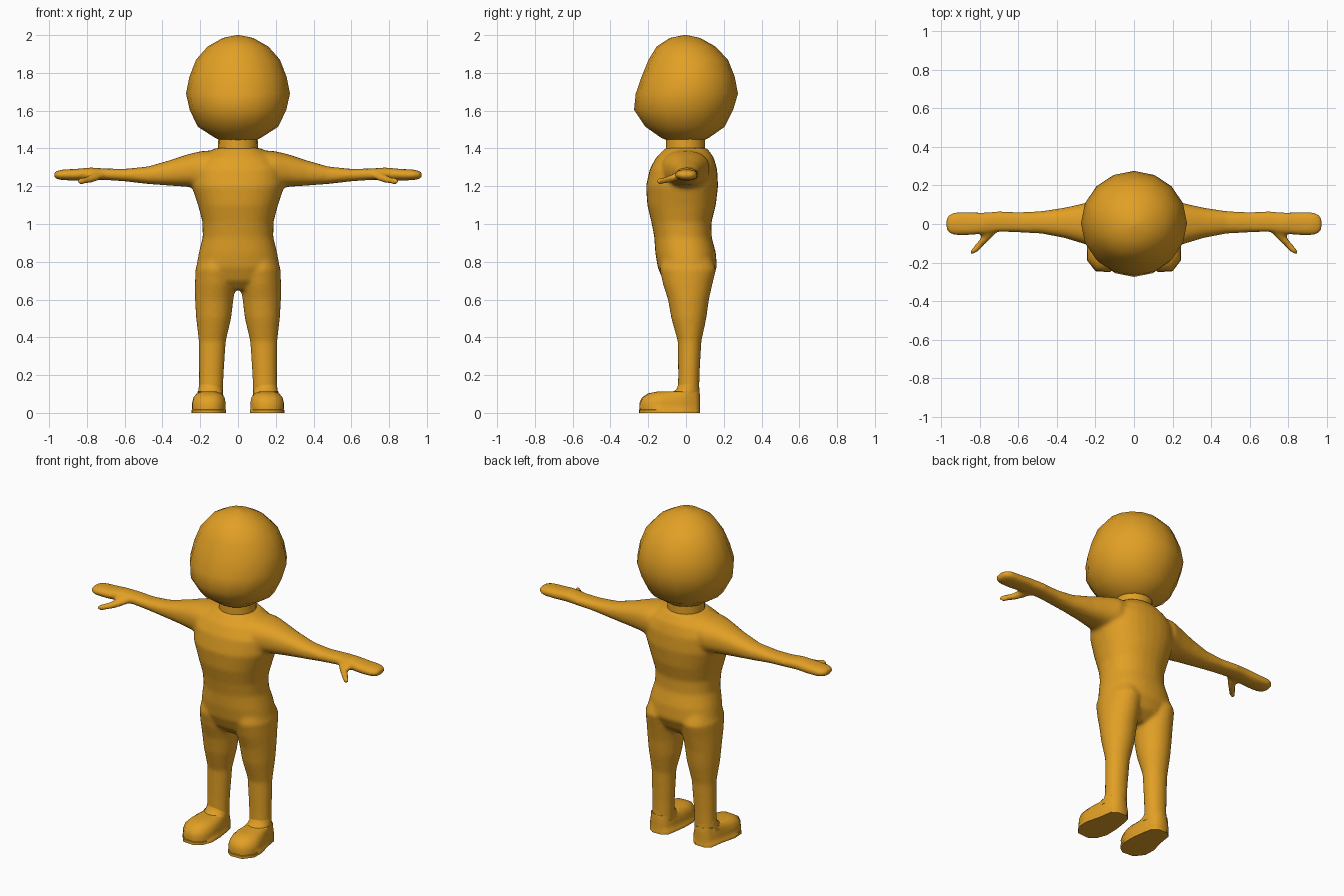
import bpy, bmesh, math

orange = bpy.data.materials.new("warm orange")
orange.diffuse_color = (0.76, 0.35, 0.018, 1)


def loft(bm, axis, rings, sides=24, power=1.0):
    """Closed tube along an axis. Ring = (position, min_a, max_a, min_b, max_b)."""
    loops = []
    for p, a0, a1, b0, b1 in rings:
        loop = []
        for i in range(sides):
            t = 2 * math.pi * i / sides
            c, s = math.cos(t), math.sin(t)
            a = (a0 + a1) / 2 + (a1 - a0) / 2 * math.copysign(abs(c) ** power, c)
            b = (b0 + b1) / 2 + (b1 - b0) / 2 * math.copysign(abs(s) ** power, s)
            co = {"x": (p, a, b), "y": (a, p, b), "z": (a, b, p)}[axis]
            loop.append(bm.verts.new(co))
        loops.append(loop)
    skin(bm, loops)


def skin(bm, loops):
    n = len(loops[0])
    faces = [bm.faces.new(loops[0]), bm.faces.new(loops[-1])]
    for lo, hi in zip(loops, loops[1:]):
        for i in range(n):
            j = (i + 1) % n
            faces.append(bm.faces.new((lo[i], lo[j], hi[j], hi[i])))
    bmesh.ops.recalc_face_normals(bm, faces=faces)


def mirror_x(bm):
    res = bmesh.ops.duplicate(bm, geom=bm.verts[:] + bm.edges[:] + bm.faces[:])
    faces = [g for g in res["geom"] if isinstance(g, bmesh.types.BMFace)]
    for g in res["geom"]:
        if isinstance(g, bmesh.types.BMVert):
            g.co.x *= -1
    bmesh.ops.reverse_faces(bm, faces=faces)


def finish(name, bm, angle=50):
    me = bpy.data.meshes.new(name)
    bm.to_mesh(me)
    bm.free()
    me.materials.append(orange)
    ob = bpy.data.objects.new(name, me)
    bpy.context.collection.objects.link(ob)
    bpy.ops.object.select_all(action="DESELECT")
    ob.select_set(True)
    bpy.context.view_layer.objects.active = ob
    bpy.ops.object.shade_smooth_by_angle(angle=math.radians(angle))
    return ob


# Body: limbs first (one side), mirrored, then the torso; fused by a remesh
bm = bmesh.new()
# leg
loft(bm, "z", [
    (0.06, 0.08, 0.208, -0.045, 0.07), (0.20, 0.076, 0.207, -0.042, 0.072),
    (0.38, 0.064, 0.208, -0.044, 0.082), (0.50, 0.036, 0.222, -0.078, 0.108),
    (0.60, 0.024, 0.228, -0.096, 0.122), (0.68, 0.012, 0.228, -0.122, 0.140),
    (0.76, 0.010, 0.226, -0.140, 0.160), (0.86, 0.02, 0.19, -0.12, 0.12)])
# arm and hand
loft(bm, "x", [
    (0.08, -0.14, 0.12, 1.20, 1.395), (0.20, -0.125, 0.125, 1.19, 1.385),
    (0.27, -0.10, 0.105, 1.197, 1.368), (0.36, -0.073, 0.085, 1.203, 1.338),
    (0.48, -0.050, 0.067, 1.212, 1.304), (0.60, -0.044, 0.062, 1.226, 1.292),
    (0.70, -0.042, 0.067, 1.233, 1.294), (0.78, -0.052, 0.060, 1.233, 1.299),
    (0.86, -0.058, 0.062, 1.230, 1.292), (0.93, -0.058, 0.062, 1.232, 1.288),
    (0.96, -0.048, 0.050, 1.238, 1.282), (0.975, -0.025, 0.025, 1.248, 1.272)],
    power=0.85)
# thumb
loft(bm, "y", [
    (-0.155, 0.828, 0.848, 1.215, 1.232), (-0.145, 0.812, 0.856, 1.208, 1.244),
    (-0.11, 0.778, 0.828, 1.212, 1.250), (-0.07, 0.735, 0.795, 1.222, 1.266),
    (-0.03, 0.700, 0.790, 1.236, 1.280), (0.0, 0.72, 0.78, 1.25, 1.275)], sides=12)
mirror_x(bm)
# torso
loft(bm, "z", [
    (0.65, -0.07, 0.07, -0.07, 0.07), (0.70, -0.19, 0.19, -0.12, 0.13),
    (0.77, -0.222, 0.222, -0.150, 0.164), (0.85, -0.207, 0.207, -0.163, 0.158),
    (0.93, -0.187, 0.187, -0.168, 0.136), (1.01, -0.188, 0.188, -0.183, 0.135),
    (1.10, -0.212, 0.212, -0.205, 0.158), (1.20, -0.245, 0.245, -0.212, 0.170),
    (1.29, -0.245, 0.245, -0.192, 0.165), (1.35, -0.20, 0.20, -0.16, 0.148),
    (1.402, -0.12, 0.12, -0.11, 0.112)], sides=32, power=0.9)
body = finish("body", bm, 80)
fuse = body.modifiers.new("fuse", "REMESH")
fuse.mode = "VOXEL"
fuse.voxel_size = 0.011
fuse.use_smooth_shade = True
soft = body.modifiers.new("soften", "SMOOTH")
soft.factor = 0.5
soft.iterations = 7

# Head: low-sided ball with the face bulging low and sloping back above
bm = bmesh.new()
loft(bm, "z", [
    (1.44, -0.085, 0.085, -0.09, 0.085), (1.455, -0.12, 0.12, -0.13, 0.12),
    (1.515, -0.213, 0.213, -0.215, 0.205), (1.605, -0.256, 0.256, -0.275, 0.25),
    (1.69, -0.275, 0.275, -0.266, 0.275), (1.78, -0.257, 0.257, -0.235, 0.258),
    (1.87, -0.222, 0.222, -0.198, 0.222), (1.94, -0.16, 0.16, -0.155, 0.155),
    (1.985, -0.08, 0.08, -0.085, 0.075), (2.0, -0.008, 0.008, -0.012, 0.004)],
    sides=16)
finish("head", bm, 60)

# Neck
bm = bmesh.new()
loft(bm, "z", [(1.37, -0.107, 0.107, -0.107, 0.102),
               (1.46, -0.104, 0.104, -0.105, 0.10)], sides=20)
finish("neck", bm)

# Shoes: plan outline stacked in height, toe pulled in towards the top
outline = [(0.085, 0.05), (0.115, 0.075), (0.175, 0.075), (0.21, 0.05),
           (0.222, -0.03), (0.245, -0.12), (0.243, -0.19), (0.20, -0.245),
           (0.125, -0.25), (0.085, -0.22), (0.063, -0.16), (0.064, -0.08),
           (0.075, 0.0)]
bm = bmesh.new()
loops = []
for z, sx, toe in [(0, 1, 1), (0.016, 1, 1), (0.018, 0.97, 0.985), (0.05, 0.98, 0.99),
                   (0.082, 0.90, 0.93), (0.103, 0.72, 0.80), (0.112, 0.45, 0.62)]:
    loop = []
    for x, y in outline:
        k = sx if y < -0.04 else max(sx, 0.9)
        loop.append(bm.verts.new((0.15 + (x - 0.15) * k, y * toe if y < 0 else y * (0.9 + 0.1 * sx), z)))
    loops.append(loop)
skin(bm, loops)
mirror_x(bm)
finish("shoes", bm, 55)

# Instep: soft slope from the shin to the shoe
bm = bmesh.new()
loft(bm, "z", [(0.08, 0.078, 0.215, -0.12, 0.073), (0.108, 0.079, 0.212, -0.075, 0.072),
               (0.125, 0.082, 0.209, -0.05, 0.071), (0.16, 0.084, 0.205, -0.038, 0.068)])
mirror_x(bm)
finish("insteps", bm, 60)
